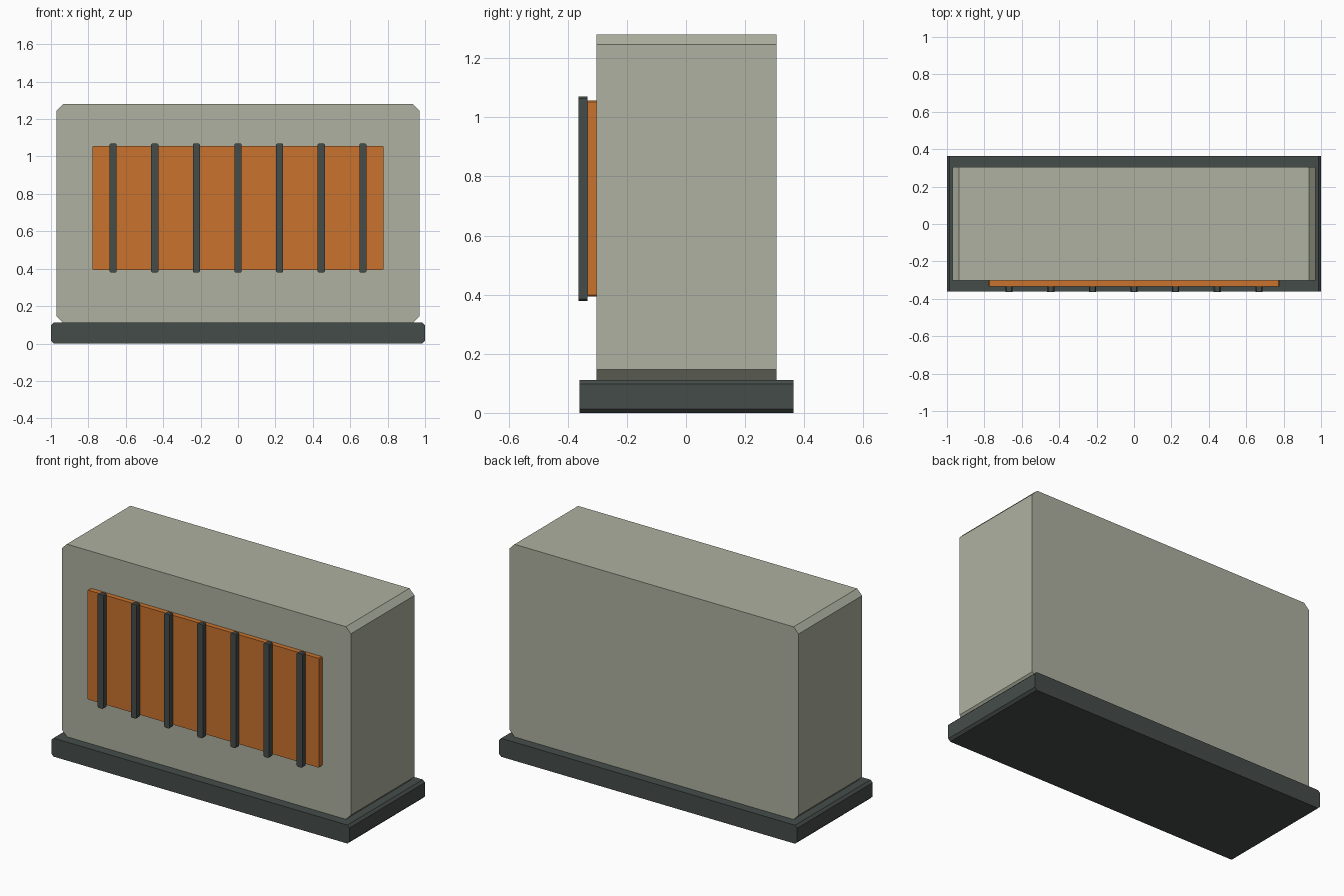
import bpy

if "Cube" in bpy.data.objects:
    bpy.data.objects.remove(bpy.data.objects["Cube"])


def material(name, rgb):
    m = bpy.data.materials.new(name)
    m.diffuse_color = (*rgb, 1.0)
    m.use_nodes = True
    m.node_tree.nodes["Principled BSDF"].inputs["Base Color"].default_value = m.diffuse_color
    return m


SAGE = material("sage", (0.42, 0.44, 0.35))
DARK = material("dark_grey", (0.06, 0.073, 0.067))
ORANGE = material("orange", (0.58, 0.17, 0.027))


def slab(name, x, half_w, y0, y1, z0, z1, c, mat):
    """Rectangle in XZ with corners cut by c, extruded along Y."""
    x0, x1 = x - half_w, x + half_w
    prof = [(x0 + c, z0), (x1 - c, z0), (x1, z0 + c), (x1, z1 - c),
            (x1 - c, z1), (x0 + c, z1), (x0, z1 - c), (x0, z0 + c)]
    n = len(prof)
    verts = [(px, y, pz) for y in (y0, y1) for px, pz in prof]
    faces = [tuple(range(n)), tuple(reversed(range(n, 2 * n)))]
    faces += [(i, i + n, (i + 1) % n + n, (i + 1) % n) for i in range(n)]
    mesh = bpy.data.meshes.new(name)
    mesh.from_pydata(verts, [], faces)
    mesh.materials.append(mat)
    obj = bpy.data.objects.new(name, mesh)
    bpy.context.collection.objects.link(obj)
    return obj


# Base plinth and main cabinet
slab("base", 0, 1.0, -0.36, 0.363, 0.0, 0.112, 0.014, DARK)
slab("cabinet", 0, 0.97, -0.303, 0.306, 0.112, 1.28, 0.034, SAGE)

# Front grille panel
slab("grille_panel", 0, 0.778, -0.333, -0.303, 0.393, 1.056, 0.005, ORANGE)

# Seven vertical bars across the panel
for i in range(7):
    slab(f"grille_bar_{i + 1}", (i - 3) * 0.2225, 0.019,
         -0.364, -0.333, 0.379, 1.07, 0.006, DARK)
